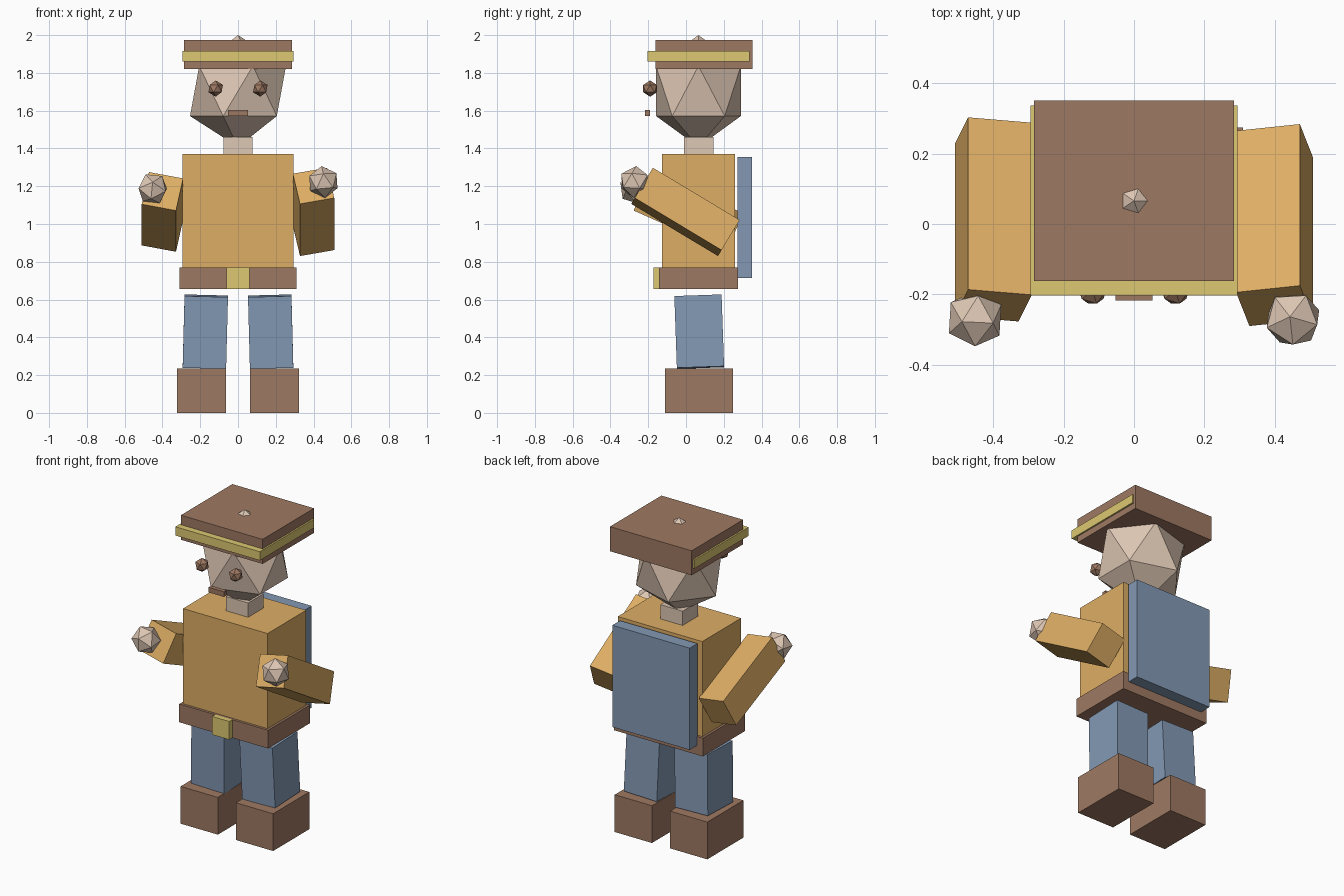
import bpy, bmesh
from math import radians
from mathutils import Euler, Matrix, Vector

cube = bpy.data.objects.get("Cube")
if cube:
    bpy.data.objects.remove(cube, do_unlink=True)


def material(name, rgb):
    lin = [((c / 255 + 0.055) / 1.055) ** 2.4 for c in rgb] + [1]
    mat = bpy.data.materials.new(name)
    mat.use_nodes = True
    mat.diffuse_color = lin
    mat.node_tree.nodes["Principled BSDF"].inputs["Base Color"].default_value = lin
    return mat


SKIN = material("skin", (222, 199, 180))
TAN = material("tan cloth", (222, 174, 101))
BLUE = material("blue cloth", (131, 153, 180))
BROWN = material("brown leather", (158, 121, 98))
GOLD = material("gold trim", (221, 200, 113))


def finish(name, bm, mat, centre, rot):
    # Rotation is applied about z, then y, then x
    turn = Euler([radians(a) for a in rot], "ZYX").to_matrix().to_4x4()
    bm.transform(turn)
    mesh = bpy.data.meshes.new(name)
    bm.to_mesh(mesh)
    bm.free()
    mesh.materials.append(mat)
    obj = bpy.data.objects.new(name, mesh)
    obj.location = centre
    bpy.context.collection.objects.link(obj)
    return obj


def block(name, mat, centre, size, rot=(0, 0, 0)):
    bm = bmesh.new()
    bmesh.ops.create_cube(bm, size=1)
    bm.transform(Matrix.Diagonal((*size, 1)))
    return finish(name, bm, mat, centre, rot)


def span(name, mat, half_width, y, z):
    # Block centred on x, given by its y and z ranges
    centre = (0, sum(y) / 2, sum(z) / 2)
    return block(name, mat, centre, (half_width * 2, y[1] - y[0], z[1] - z[0]))


def ball(name, mat, centre, radii, rot=(0, 0, 0)):
    bm = bmesh.new()
    bmesh.ops.create_icosphere(bm, subdivisions=1, radius=1)
    bm.transform(Matrix.Diagonal((*radii, 1)))
    return finish(name, bm, mat, centre, rot)


# Body, belt and back panel
span("torso", TAN, 0.295, (-0.127, 0.259), (0.77, 1.37))
span("belt", BROWN, 0.31, (-0.143, 0.275), (0.655, 0.77))
span("buckle", GOLD, 0.06, (-0.173, -0.143), (0.655, 0.77))
span("cape", BLUE, 0.27, (0.272, 0.349), (0.714, 1.356))

# Head and face; the crown pokes through the hat
span("neck", SKIN, 0.078, (-0.01, 0.145), (1.37, 1.46))
ball("head", SKIN, (0, 0.066, 1.704), (0.284, 0.264, 0.296))
span("mouth", BROWN, 0.053, (-0.217, -0.19), (1.571, 1.603))

# Hat
span("hat", BROWN, 0.285, (-0.162, 0.351), (1.82, 1.975))
span("hat_band", GOLD, 0.295, (-0.203, 0.337), (1.86, 1.915))

# Paired eyes, legs and shoes
for name, side in (("left", 1), ("right", -1)):
    ball(name + "_eye", BROWN, (side * 0.118, -0.19, 1.717), [0.043] * 3)
    block(name + "_leg", BLUE, (side * 0.173, 0.07, 0.43), (0.23, 0.25, 0.38),
          (2, -1.5 * side, 0))
    block(name + "_shoe", BROWN, (side * 0.193, 0.069, 0.117), (0.26, 0.36, 0.235))

# Raised arms, each at its own pitch, with a hand at the front end
for name, side, pitch, y, hand_z in (("left", 1, 31, -0.003, 1.222),
                                     ("right", -1, 24, 0.013, 1.187)):
    block(name + "_arm", TAN, (side * 0.4, y, 1.064), (0.185, 0.536, 0.19),
          (-pitch, -11.5 * side, 0))
    ball(name + "_hand", SKIN, (side * 0.452, -0.27, hand_z), [0.085] * 3,
         (-90 - pitch, 0, 11.5 * side))
